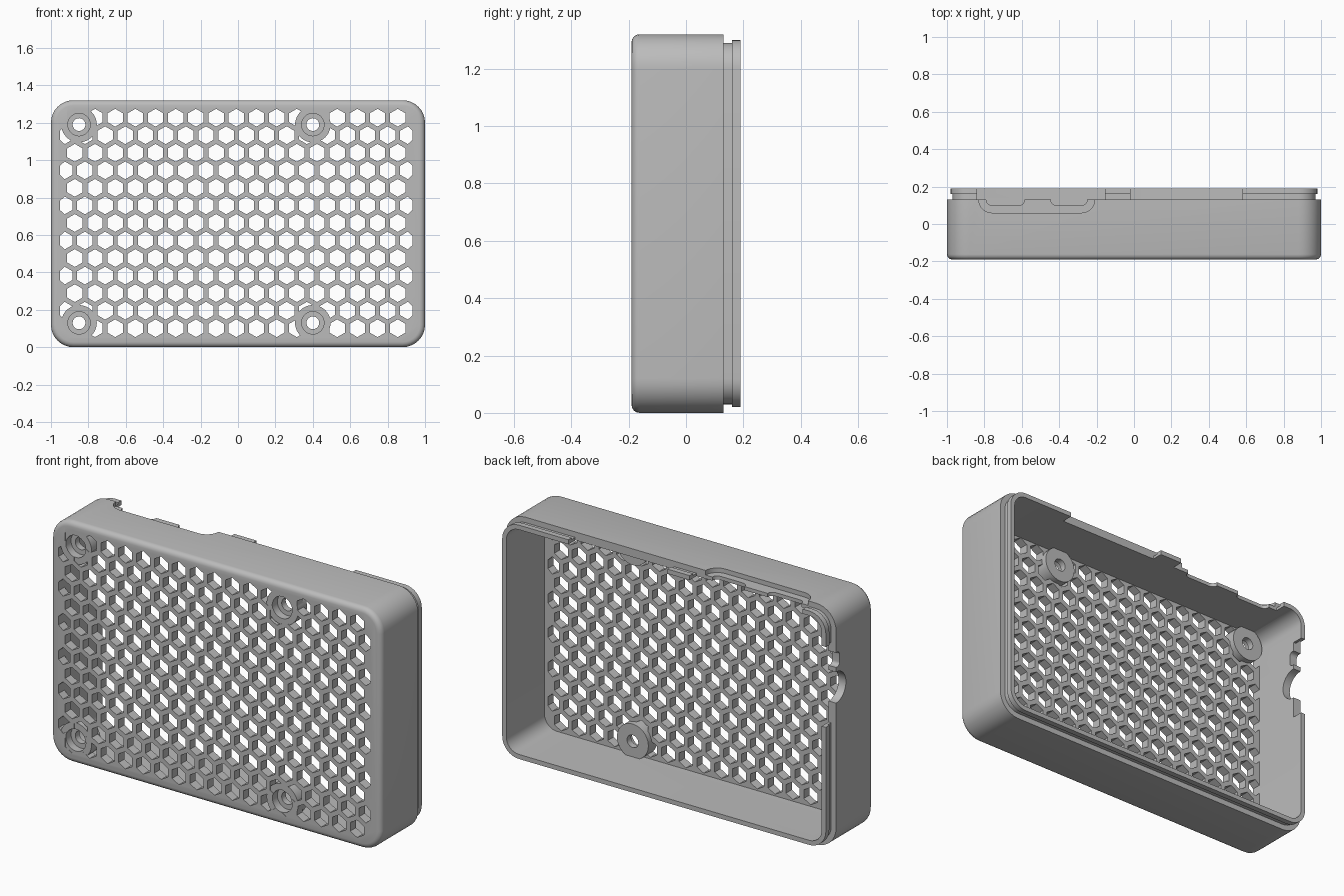
import bpy
import bmesh
from math import sin, cos, pi, radians

cube = bpy.data.objects.get("Cube")
if cube:
    bpy.data.objects.remove(cube, do_unlink=True)

grey = bpy.data.materials.new("plain_grey")
grey.use_nodes = True
grey.diffuse_color = (0.5, 0.5, 0.5, 1)
grey.node_tree.nodes["Principled BSDF"].inputs["Base Color"].default_value = (0.5, 0.5, 0.5, 1)

HEIGHT = 1.32
FRONT, RIM, LIP = -0.19, 0.13, 0.19
FLOOR = -0.14


def make_object(name, bm):
    bmesh.ops.recalc_face_normals(bm, faces=bm.faces)
    mesh = bpy.data.meshes.new(name)
    bm.to_mesh(mesh)
    bm.free()
    mesh.materials.append(grey)
    obj = bpy.data.objects.new(name, mesh)
    bpy.context.collection.objects.link(obj)
    return obj


def bridge(bm, rings):
    """Skin a stack of equal rings and cap both ends."""
    n = len(rings[0])
    for a, b in zip(rings, rings[1:]):
        for i in range(n):
            bm.faces.new((a[i], a[(i + 1) % n], b[(i + 1) % n], b[i]))
    bm.faces.new(rings[0])
    bm.faces.new(rings[-1])


def prisms(name, outlines, axis, lo, hi):
    """Extrude 2D outlines (u, v) along an axis from lo to hi."""
    place = {"x": lambda u, v, w: (w, v, u),
             "y": lambda u, v, w: (u, w, v),
             "z": lambda u, v, w: (u, v, w)}[axis]
    bm = bmesh.new()
    for pts in outlines:
        bridge(bm, [[bm.verts.new(place(u, v, w)) for u, v in pts] for w in (lo, hi)])
    return make_object(name, bm)


def circle(u, v, r, n=40):
    return [(u + r * cos(2 * pi * i / n), v + r * sin(2 * pi * i / n)) for i in range(n)]


def slot(u0, u1, depth, r=0.0):
    """Outline open past the rim, with rounded bottom corners."""
    pts = [(u1, 0.3), (u0, 0.3)]
    if r == 0:
        return pts + [(u0, depth), (u1, depth)]
    for centre, start in ((u0 + r, pi), (u1 - r, 1.5 * pi)):
        for i in range(9):
            a = start + i * pi / 16
            pts.append((centre + r * cos(a), depth + r + r * sin(a)))
    return pts


def combine(target, tool, operation):
    mod = target.modifiers.new("combine", "BOOLEAN")
    mod.operation = operation
    mod.solver = "EXACT"
    mod.object = tool
    bpy.context.view_layer.objects.active = target
    bpy.ops.object.modifier_apply(modifier=mod.name)
    bpy.data.objects.remove(tool, do_unlink=True)


# Tray: rounded rectangle rings following the wall section (inset, depth)
fillet = 0.028
section = [(fillet * (1 - sin(a)), FRONT + fillet * (1 - cos(a)))
           for a in (i * pi / 8 for i in range(5))]
section += [(0, RIM), (0.03, RIM), (0.03, 0.16), (0.02, 0.16), (0.02, LIP),
            (0.045, LIP), (0.045, FLOOR)]
bm = bmesh.new()
rings = []
for inset, y in section:
    r = 0.12 - inset
    cx, cz = 1 - inset - r, HEIGHT / 2 - inset - r
    ring = []
    for k, (sx, sz) in enumerate(((1, 1), (-1, 1), (-1, -1), (1, -1))):
        for i in range(9):
            a = k * pi / 2 + i * pi / 16
            ring.append(bm.verts.new((sx * cx + r * cos(a), y,
                                      HEIGHT / 2 + sz * cz + r * sin(a))))
    rings.append(ring)
bridge(bm, rings)
case = make_object("ventilated_case_half", bm)

# Honeycomb vents, trimmed at the left and right borders
pitch, hex_r = 0.1079, 0.0475
cells = []
for row in range(13):
    z = HEIGHT / 2 + 0.004 + (row - 6) * 0.0938
    odd = row % 2
    for k in range(17 + odd):
        x = 0.854 + odd * pitch / 2 - k * pitch
        cells.append([(min(max(x + hex_r * sin(i * pi / 3), -0.953), 0.934),
                       z + hex_r * cos(i * pi / 3)) for i in range(6)])
combine(case, prisms("vents", cells, "y", -0.3, -0.13), "DIFFERENCE")

# Screw bosses with counterbores
spots = [(x, z) for x in (-0.85, 0.40) for z in (0.13, 1.19)]
for name, r, lo, hi, op in (("bosses", 0.095, FRONT + 0.002, -0.11, "UNION"),
                            ("counterbores", 0.06, -0.3, -0.145, "DIFFERENCE"),
                            ("screw_holes", 0.034, -0.3, 0, "DIFFERENCE")):
    combine(case, prisms(name, [circle(x, z, r) for x, z in spots], "y", lo, hi), op)

# Top wall: lip gaps, shallow outer recess and two port openings
top_cuts = [("lip_gaps", [slot(-0.84, -0.155, RIM), slot(-0.02, 0.58, RIM)], 1.2),
            ("port_recess", [slot(-0.83, -0.21, 0.06, 0.07)], HEIGHT - 0.025),
            ("ports", [slot(-0.79, -0.585, 0.10, 0.03), slot(-0.445, -0.25, 0.10, 0.03)], 1.2)]
for name, outlines, low in top_cuts:
    combine(case, prisms(name, outlines, "z", low, 1.5), "DIFFERENCE")

# Right wall: lip gap, small notch and round cable notch
side_cuts = [("side_lip_gap", slot(0.69, 1.13, RIM)),
             ("side_notch", slot(1.0, 1.08, 0.10, 0.02)),
             ("cable_notch", circle(0.89, RIM, 0.085))]
for name, outline in side_cuts:
    combine(case, prisms(name, [outline], "x", -1.2, -0.9), "DIFFERENCE")

bpy.ops.object.select_all(action="DESELECT")
case.select_set(True)
bpy.context.view_layer.objects.active = case
bpy.ops.object.shade_smooth_by_angle(angle=radians(30))
